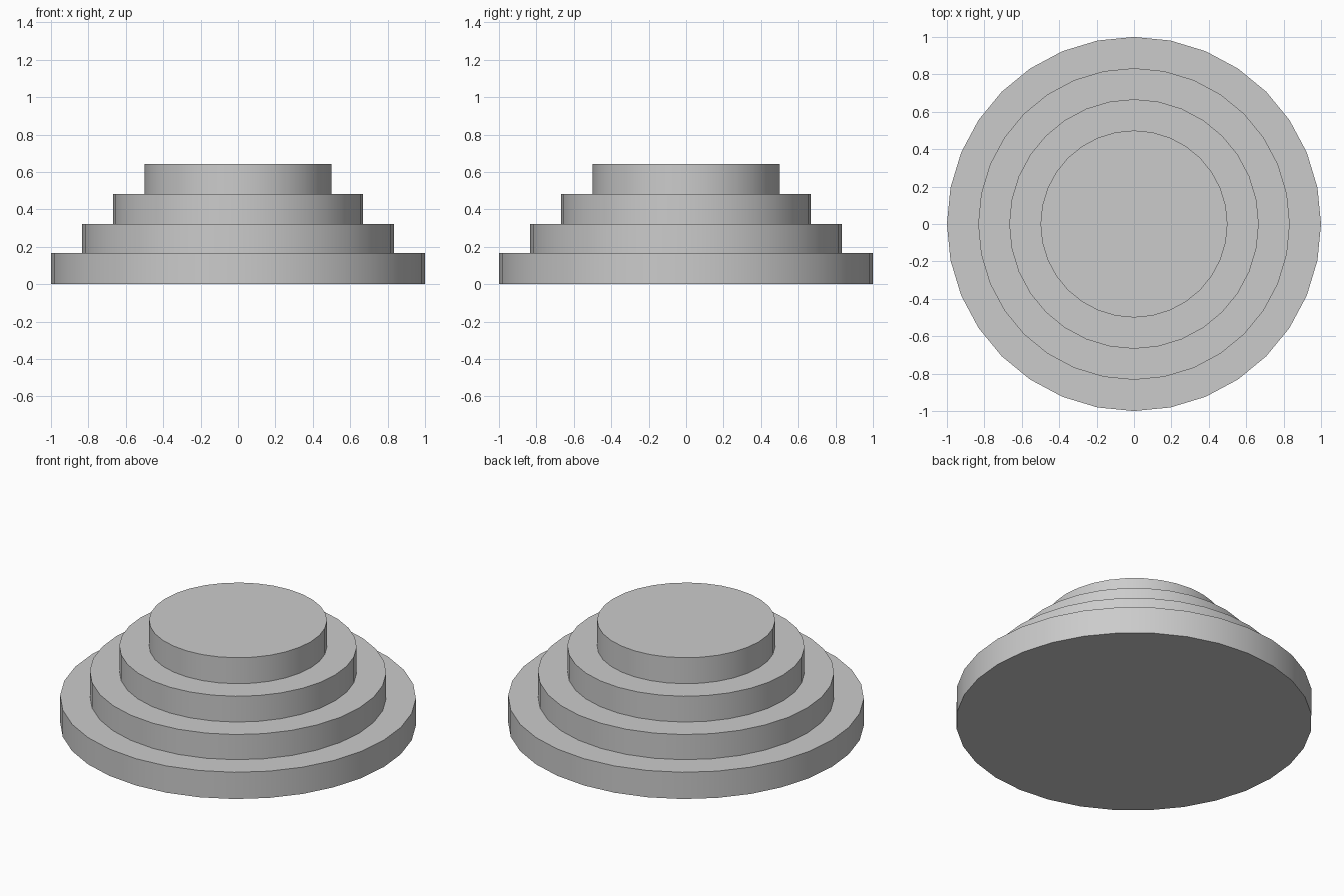
import bpy

if "Cube" in bpy.data.objects:
    bpy.data.objects.remove(bpy.data.objects["Cube"])

# Four round tiers, each narrower than the one below
radii = [1.0, 0.833, 0.667, 0.5]
levels = [0.0, 0.166, 0.322, 0.482, 0.643]
names = ["base_tier", "lower_tier", "upper_tier", "top_tier"]


def add_tier(name, radius, bottom, top):
    bpy.ops.mesh.primitive_cylinder_add(
        vertices=32, radius=radius, depth=top - bottom,
        location=(0, 0, (bottom + top) / 2))
    bpy.context.object.name = name
    bpy.ops.object.shade_smooth_by_angle()


for i, name in enumerate(names):
    add_tier(name, radii[i], levels[i], levels[i + 1])
